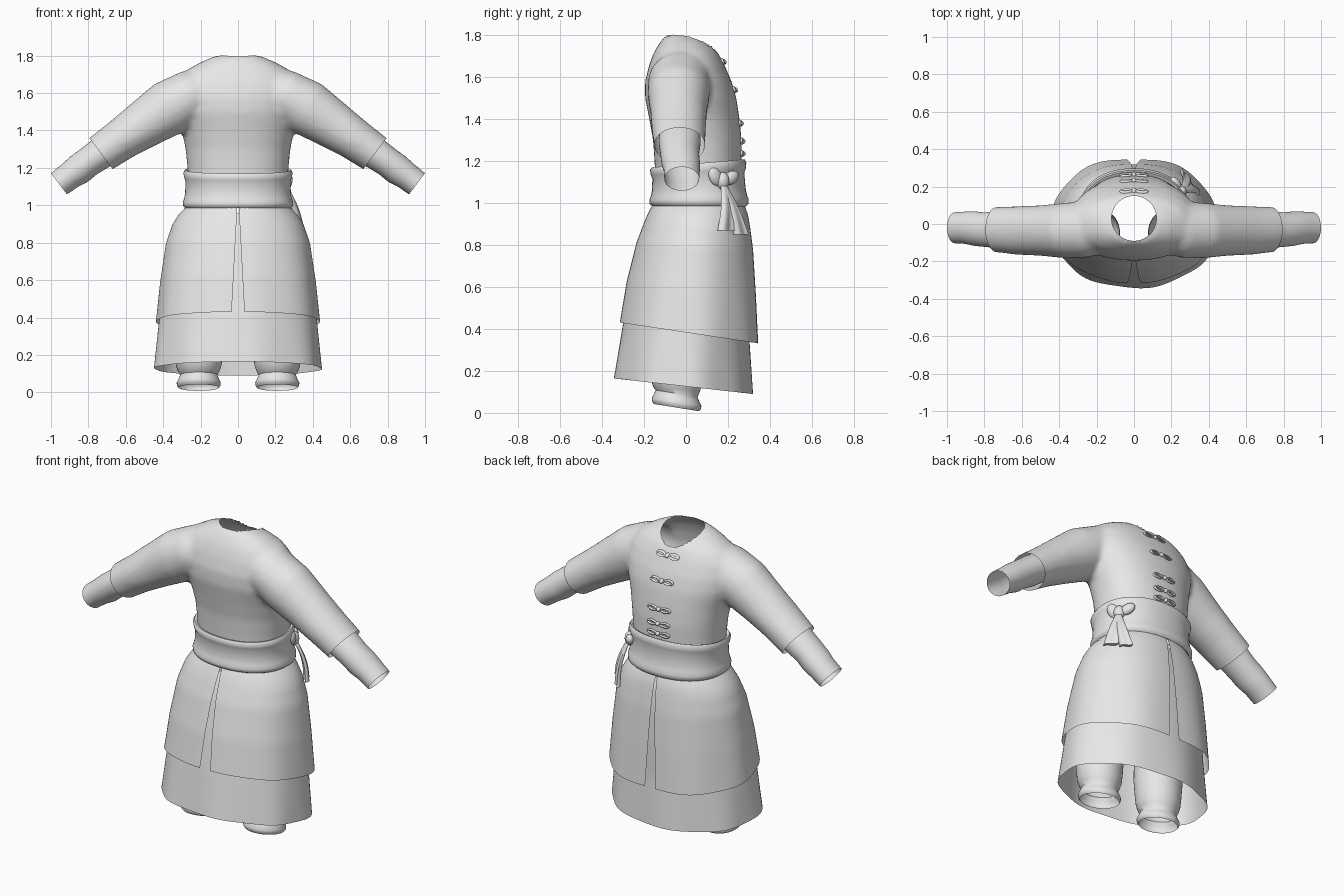
import bpy, bmesh, math
from mathutils import Vector
from mathutils.bvhtree import BVHTree

if "Cube" in bpy.data.objects:
    bpy.data.objects.remove(bpy.data.objects["Cube"])

cloth = bpy.data.materials.new("grey_cloth")
cloth.diffuse_color = (0.8, 0.8, 0.8, 1)
cloth.use_nodes = True
cloth.node_tree.nodes["Principled BSDF"].inputs["Base Color"].default_value = cloth.diffuse_color


def loft(bm, rings, wrap=True, caps=False, closed=False):
    """Skin a list of equally long point rings."""
    vs = [[bm.verts.new(p) for p in r] for r in rings]
    n = len(vs[0])
    pairs = list(zip(vs, vs[1:])) + ([(vs[-1], vs[0])] if closed else [])
    for a, b in pairs:
        for i in range(n if wrap else n - 1):
            j = (i + 1) % n
            bm.faces.new((a[i], a[j], b[j], b[i]))
    if caps:
        bm.faces.new(vs[0])
        bm.faces.new(vs[-1])


def finish(bm, name):
    bmesh.ops.recalc_face_normals(bm, faces=bm.faces)
    me = bpy.data.meshes.new(name)
    bm.to_mesh(me)
    bm.free()
    me.materials.append(cloth)
    ob = bpy.data.objects.new(name, me)
    bpy.context.collection.objects.link(ob)
    return ob


def oval(z, hx, y0, y1, power=2.0, tilt=0.0, cx=0.0, n=64):
    """Horizontal ring between y0 and y1, tilted along y."""
    pts = []
    for i in range(n):
        a = 2 * math.pi * i / n
        c, s = math.cos(a), math.sin(a)
        x = math.copysign(abs(c) ** (2 / power), c) * hx + cx
        y = (y0 + y1) / 2 + math.copysign(abs(s) ** (2 / power), s) * (y1 - y0) / 2
        pts.append((x, y, z + tilt * y))
    return pts


def tube_rings(path, side, n=40):
    """Rings (x, z, radius_y, radius_normal, y) along a path in the xz plane."""
    rings = []
    for k, (x, z, ry, rn, cy) in enumerate(path):
        a, b = path[max(k - 1, 0)], path[min(k + 1, len(path) - 1)]
        d = Vector((b[0] - a[0], b[1] - a[1])).normalized()
        ring = []
        for i in range(n):
            t = 2 * math.pi * i / n
            c, s = math.cos(t) * rn, math.sin(t) * ry
            ring.append((side * (x - d.y * c), cy + s, z + d.x * c))
        rings.append(ring)
    return rings


def interp(table, z):
    """Smooth lookup of (z, hx, y0, y1) rows, descending in z."""
    for a, b in zip(table, table[1:]):
        if z >= b[0] or b is table[-1]:
            f = min(max((a[0] - z) / (a[0] - b[0]), 0), 1)
            return [p + (q - p) * f for p, q in zip(a[1:], b[1:])]


# Tunic: torso and wide sleeves fused into one smooth shell
torso = [(0.98, .26, -.14, .265), (1.2, .27, -.15, .265), (1.3, .28, -.157, .265),
         (1.4, .30, -.175, .255), (1.5, .335, -.195, .24), (1.58, .345, -.195, .217),
         (1.66, .33, -.175, .182), (1.72, .28, -.152, .15), (1.765, .20, -.125, .105),
         (1.795, .13, -.10, .05), (1.81, .05, -.06, .0)]
sleeve = [(.12, 1.63, .12, .11, -.02), (.25, 1.585, .15, .14, -.03),
          (.37, 1.52, .148, .15, -.035), (.50, 1.435, .135, .13, -.035),
          (.62, 1.355, .13, .113, -.035), (.73, 1.278, .122, .105, -.03),
          (.80, 1.225, .12, .103, -.03)]
bm = bmesh.new()
loft(bm, [oval(*r, power=2.2) for r in torso], caps=True)
for side in (-1, 1):
    loft(bm, tube_rings(sleeve, side), caps=True)
tunic = finish(bm, "tunic")
mod = tunic.modifiers.new("fuse", "REMESH")
mod.mode = "VOXEL"
mod.voxel_size = 0.016
mod = tunic.modifiers.new("soften", "SMOOTH")
mod.factor, mod.iterations = 0.5, 7
fused = bpy.data.meshes.new_from_object(tunic.evaluated_get(bpy.context.evaluated_depsgraph_get()))
tunic.modifiers.clear()
tunic.data = fused

# Open the tunic at the cuffs, waist and neck
bm = bmesh.new()
bm.from_mesh(fused)
for co, no in (((.735, 0, 1.28), (.8, 0, -.6)), ((-.735, 0, 1.28), (-.8, 0, -.6)), ((0, 0, 1.05), (0, 0, -1))):
    bmesh.ops.bisect_plane(bm, geom=bm.verts[:] + bm.edges[:] + bm.faces[:],
                           plane_co=co, plane_no=no, clear_outer=True)
neck = Vector((0, .03))
hole = [f for f in bm.faces if f.calc_center_median().z > 1.6
        and (f.calc_center_median().xy - neck).length < .12]
bmesh.ops.delete(bm, geom=hole, context="FACES")
for v in bm.verts:
    if v.is_boundary and v.co.z > 1.6:
        r = (v.co.xy - neck).normalized() * .12 + neck
        v.co.x, v.co.y = r
surface = BVHTree.FromBMesh(bm)
bm.to_mesh(fused)
bm.free()
if not fused.materials:
    fused.materials.append(cloth)

# Narrow undersleeves
under = [(.62, 1.36, .095, .08, -.03), (.72, 1.287, .10, .086, -.03), (.80, 1.232, .092, .08, -.03),
         (.85, 1.193, .092, .082, -.025), (.90, 1.158, .086, .074, -.02), (.957, 1.115, .083, .071, -.02)]
for side, name in ((-1, "undersleeve_left"), (1, "undersleeve_right")):
    bm = bmesh.new()
    loft(bm, tube_rings(under, side))
    finish(bm, name)

# Sash with rolled edges
bm = bmesh.new()
for_sash = [(1.165, .26, .0), (1.18, .272, .0), (1.184, .284, .0), (1.17, .292, .0), (1.145, .288, .0),
            (1.125, .28, .0), (1.06, .283, .0), (1.035, .288, .0), (1.015, .295, .0),
            (.995, .293, .0), (.985, .28, .0), (.995, .262, .0)]
loft(bm, [oval(z, hx, -.165 - (hx - .285), .28 + (hx - .285) + (1.18 - z) * .05, 2.2,
               .09 * (z - .99) / .2) for z, hx, _ in for_sash])
finish(bm, "sash")

# Overskirt: two panels with a wedge slit at the centre front and back
over = [(1.0, .27, -.155, .275), (.95, .318, -.18, .295), (.9, .35, -.2, .305), (.8, .385, -.235, .32),
        (.6, .415, -.28, .335), (.38, .438, -.312, .348)]
rows, cols = 24, 48
for side, name in ((-1, "overskirt_left"), (1, "overskirt_right")):
    bm = bmesh.new()
    rings = []
    for k in range(rows + 1):
        s = k / rows
        z = 1.0 - .617 * s
        hx, y0, y1 = interp(over, z)
        gap = .004 + .03 * s
        ring = []
        for i in range(cols + 1):
            a = math.pi * (i / cols - .5)
            w = 1 + .012 * s * math.sin(7 * a)
            y = (y0 + y1) / 2 + (y1 - y0) / 2 * math.sin(a) * w
            ring.append((side * (gap + (hx - gap) * abs(math.cos(a)) ** .92 * w), y, z - .15 * s * y))
        rings.append(ring)
    loft(bm, rings, wrap=False)
    finish(bm, name)

# Underskirt
lower = [(.96, .26, -.15, .25), (.9, .325, -.185, .275), (.8, .365, -.22, .29), (.6, .395, -.265, .30),
         (.4, .42, -.30, .30), (.126, .447, -.342, .318)]
bm = bmesh.new()
rings = []
for k in range(rows + 1):
    s = k / rows
    z = .96 - .834 * s
    hx, y0, y1 = interp(lower, z)
    ring = []
    for i, p in enumerate(oval(z, hx, y0, y1, 2.05, -.112 * s, n=96)):
        w = 1 + .014 * s * s * math.sin(8 * 2 * math.pi * i / 96)
        ring.append((p[0] * w, p[1] * w, p[2]))
    rings.append(ring)
loft(bm, rings)
finish(bm, "underskirt")

# Trouser legs with bunched ankles
leg = [(.5, .13), (.3, .135), (.2, .128), (.14, .122), (.11, .112), (.085, .1), (.065, .108),
       (.045, .118), (.03, .117), (.018, .108)]
for side, name in ((-1, "trouser_leg_left"), (1, "trouser_leg_right")):
    bm = bmesh.new()
    loft(bm, [oval(z, r, -.045 - r, -.045 + r, 2, -.16 if z < .1 else -.1, side * .21, 40) for z, r in leg])
    finish(bm, name)

# Frog fastenings laid onto the chest: two cord loops and a bead each
bm = bmesh.new()
for z in (1.675, 1.54, 1.38, 1.295, 1.235):
    for cx in (-.043, .043):
        rings = []
        for k in range(20):
            a = 2 * math.pi * k / 20
            rings.append([(cx + math.cos(a) * (.028 + .006 * math.cos(b)), .004 + .007 * math.sin(b),
                           z + math.sin(a) * (.011 + .006 * math.cos(b)))
                          for b in [2 * math.pi * j / 8 for j in range(8)]])
        loft(bm, rings, closed=True)
    made = bmesh.ops.create_uvsphere(bm, u_segments=12, v_segments=8, radius=.013)
    for v in made["verts"]:
        v.co += Vector((0, .006, z))
for v in bm.verts:
    hit = surface.ray_cast(Vector((v.co.x, 2, v.co.z)), Vector((0, -1, 0)))[0]
    v.co.y += hit.y if hit else .2
finish(bm, "frog_fastenings")

# Sash knot: centre, two bows and two hanging tails
out, along, up = Vector((.8, .6, 0)), Vector((-.6, .8, 0)), Vector((0, 0, 1))
for name, co, size, turn in (("sash_knot", (.252, .175, 1.105), (.03, .032, .042), 0),
                             ("sash_bow_front", (.262, .14, 1.125), (.024, .034, .05), .5),
                             ("sash_bow_back", (.225, .215, 1.12), (.024, .045, .03), .5)):
    bm = bmesh.new()
    bmesh.ops.create_uvsphere(bm, u_segments=20, v_segments=12, radius=1)
    t = along * math.cos(turn) + up * math.sin(turn)
    u = up * math.cos(turn) - along * math.sin(turn)
    for v in bm.verts:
        v.co = Vector(co) + out * v.co.x * size[0] + t * v.co.y * size[1] + u * v.co.z * size[2]
    finish(bm, name)
for name, end, width in (("sash_tail_front", (.325, .19, .87), .045), ("sash_tail_back", (.275, .262, .85), .04)):
    bm = bmesh.new()
    start = Vector((.262, .18, 1.085))
    rings = []
    for k in range(9):
        f = k / 8
        c = start.lerp(Vector(end), f) + out * .015 * math.sin(math.pi * f)
        w = .018 + (width - .018) * f
        rings.append([c + along * w * math.cos(a) + out * (.011 * math.sin(a) + .007 * f * math.cos(3 * a))
                      for a in [2 * math.pi * j / 20 for j in range(20)]])
    loft(bm, rings, caps=True)
    finish(bm, name)

# Smooth shading with crisp hems
bpy.ops.object.select_all(action="SELECT")
bpy.context.view_layer.objects.active = tunic
bpy.ops.object.shade_smooth_by_angle(angle=math.radians(50))
